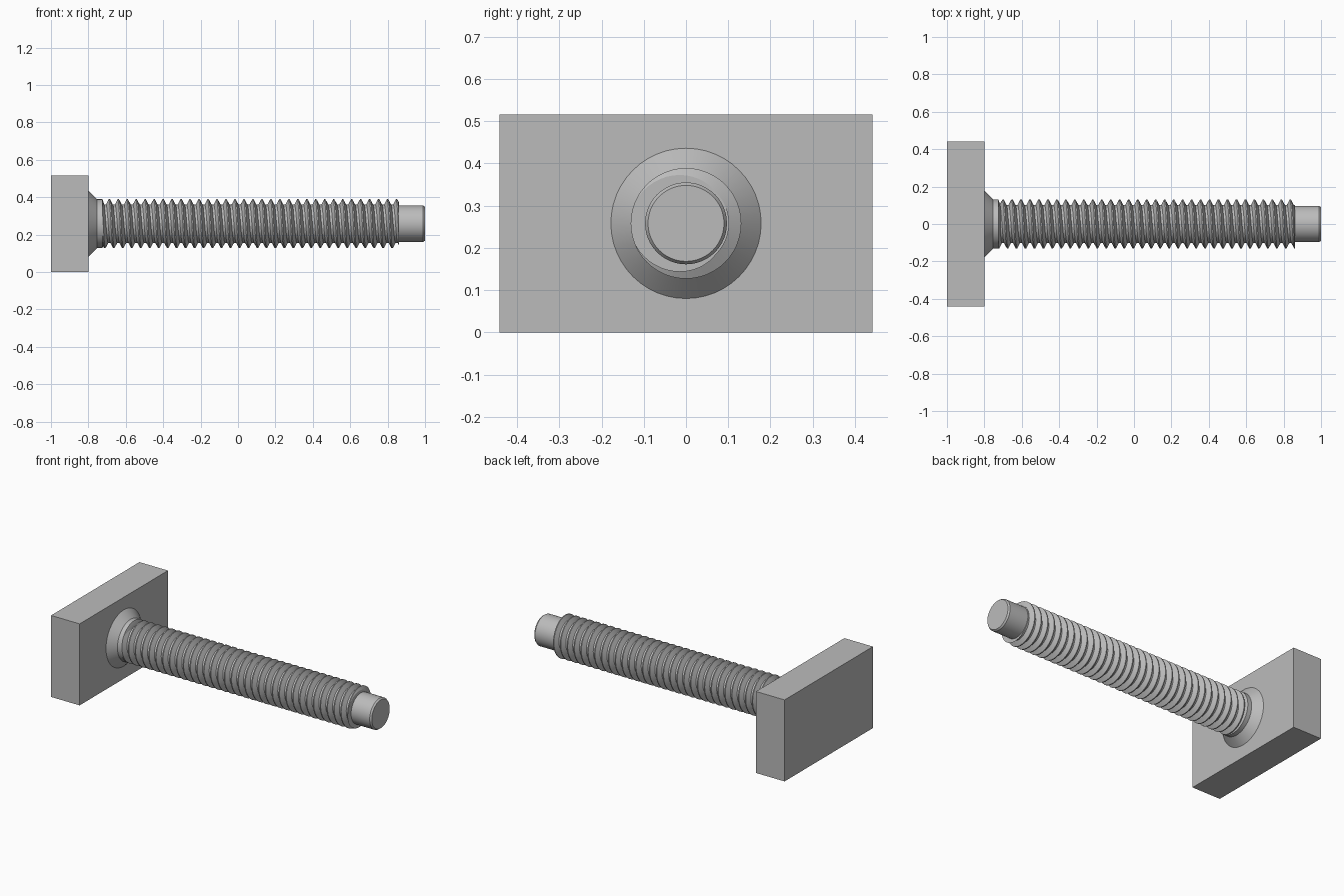
import bpy, bmesh
from math import sin, cos, tau, floor, radians

old = bpy.data.objects.get("Cube")
if old:
    bpy.data.objects.remove(old, do_unlink=True)

AXIS_Z = 0.258
SEGMENTS = 48
PITCH = 0.048
ROOT, CREST = 0.102, 0.131
START, END = -0.73, 0.86

steel = bpy.data.materials.new("grey_steel")
steel.use_nodes = True
GREY = (0.5, 0.5, 0.5, 1)
steel.diffuse_color = GREY
steel.node_tree.nodes["Principled BSDF"].inputs["Base Color"].default_value = GREY


def finish(name, bm, smooth=True):
    bmesh.ops.recalc_face_normals(bm, faces=bm.faces)
    mesh = bpy.data.meshes.new(name)
    bm.to_mesh(mesh)
    bm.free()
    mesh.materials.append(steel)
    obj = bpy.data.objects.new(name, mesh)
    bpy.context.collection.objects.link(obj)
    if smooth:
        bpy.ops.object.select_all(action="DESELECT")
        obj.select_set(True)
        bpy.context.view_layer.objects.active = obj
        bpy.ops.object.shade_smooth_by_angle(angle=radians(25))
    return obj


def ring_point(x, radius, angle):
    return (x, radius * cos(angle), AXIS_Z + radius * sin(angle))


def turned(name, profile):
    """Solid of revolution about the screw axis from (x, radius) pairs."""
    bm = bmesh.new()
    rings = [[bm.verts.new(ring_point(x, r, tau * i / SEGMENTS))
              for i in range(SEGMENTS)] for x, r in profile]
    for a, b in zip(rings, rings[1:]):
        for i in range(SEGMENTS):
            j = (i + 1) % SEGMENTS
            bm.faces.new((a[i], a[j], b[j], b[i]))
    bm.faces.new(rings[0])
    bm.faces.new(rings[-1])
    return finish(name, bm)


# Thread section within one pitch: (fraction of pitch, radius)
SECTION = [(0, ROOT), (0.25, ROOT), (0.56, CREST), (0.69, CREST), (1, ROOT)]


def thread_radius(x, angle):
    t = (x - START) / PITCH - angle / tau
    t -= floor(t)
    for (t0, r0), (t1, r1) in zip(SECTION, SECTION[1:]):
        if t <= t1:
            return r0 + (r1 - r0) * (t - t0) / (t1 - t0)
    return ROOT


def threaded_rod(name):
    """Right-handed helical thread, cut square at both ends."""
    bm = bmesh.new()
    turns = int((END - START) / PITCH) + 2
    rows = []
    for step in range(-SEGMENTS, turns * SEGMENTS + 1):
        angle = tau * step / SEGMENTS
        row = []
        for t, r in SECTION:
            x = START + PITCH * (t + step / SEGMENTS)
            clipped = min(max(x, START), END)
            if clipped != x:
                r = thread_radius(clipped, angle)
            row.append(bm.verts.new(ring_point(clipped, r, angle)))
        rows.append(row)
    for a, b in zip(rows, rows[1:]):
        for k in range(len(SECTION) - 1):
            bm.faces.new((a[k], b[k], b[k + 1], a[k + 1]))
    bmesh.ops.remove_doubles(bm, verts=bm.verts, dist=0.00005)
    bmesh.ops.dissolve_degenerate(bm, edges=bm.edges, dist=0.00001)
    bmesh.ops.holes_fill(bm, edges=[e for e in bm.edges if e.is_boundary], sides=0)
    return finish(name, bm)


# Rectangular head block
bm = bmesh.new()
bmesh.ops.create_cube(bm, size=1)
for v in bm.verts:
    v.co = (v.co.x * 0.2 - 0.9, v.co.y * 0.884, v.co.z * 0.516 + AXIS_Z)
finish("head_block", bm, smooth=False)

# Conical fillet and plain collar at the foot of the rod
turned("collar", [(-0.8, 0.178), (-0.753, 0.131), (-0.725, 0.131), (-0.715, ROOT)])
threaded_rod("threaded_rod")
# Plain pilot tip with a small chamfer
turned("pilot_tip", [(0.84, 0.097), (0.99, 0.097), (1.0, 0.09)])
